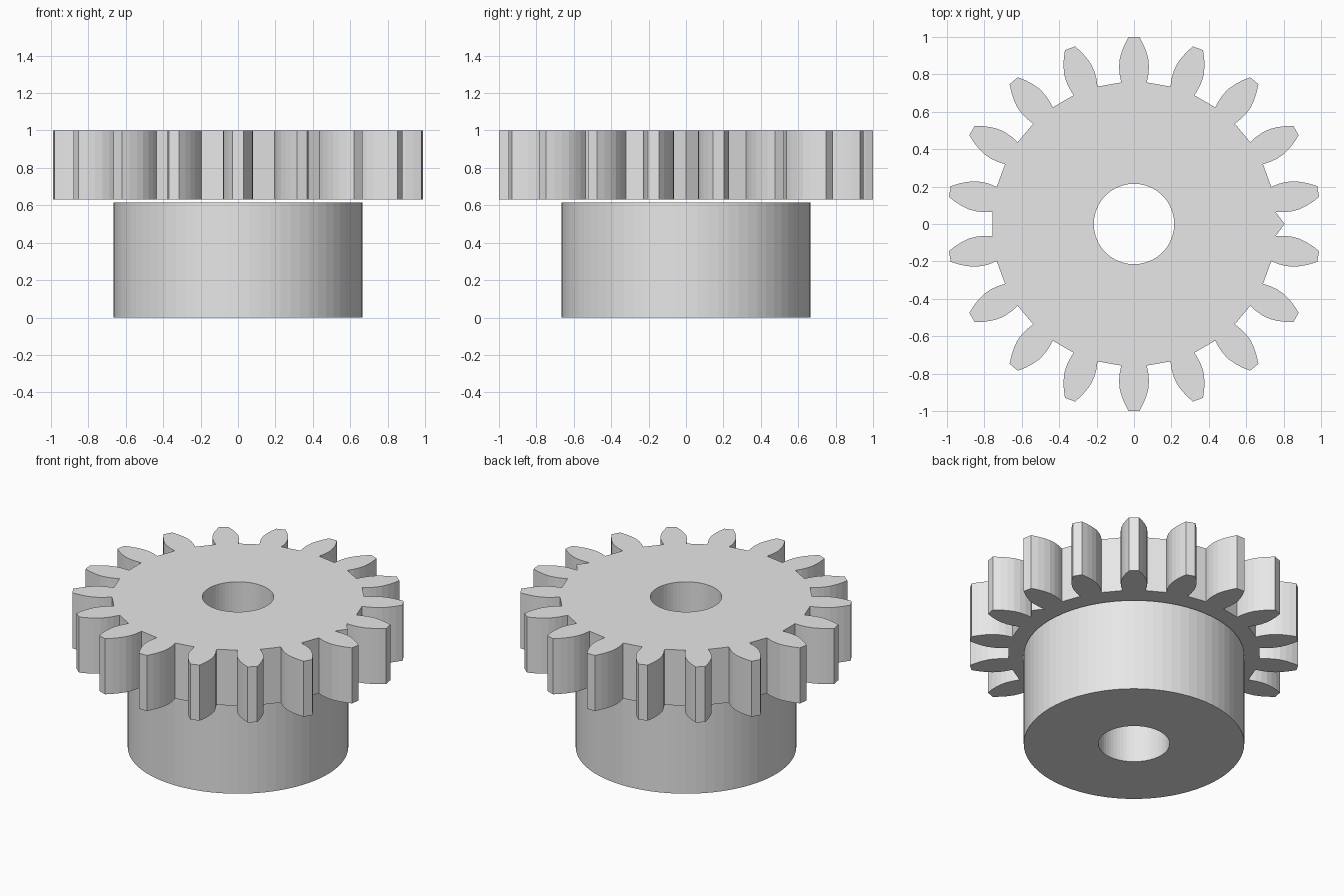
import bpy
from math import cos, sin, radians, tau

cube = bpy.data.objects.get("Cube")
if cube:
    bpy.data.objects.remove(cube, do_unlink=True)

grey = bpy.data.materials.new("plain grey")
grey.use_nodes = True
grey.diffuse_color = (0.8, 0.8, 0.8, 1)
grey.node_tree.nodes["Principled BSDF"].inputs["Base Color"].default_value = (0.8, 0.8, 0.8, 1)


def circle(radius, sides):
    return [(radius * cos(tau * i / sides), radius * sin(tau * i / sides))
            for i in range(sides)]


def plate(name, outlines, bottom, top):
    """Extrude closed outlines (the inner one becomes a hole) into a solid."""
    curve = bpy.data.curves.new(name, "CURVE")
    curve.dimensions = "2D"
    curve.fill_mode = "BOTH"
    curve.extrude = (top - bottom) / 2
    for points in outlines:
        spline = curve.splines.new("POLY")
        spline.points.add(len(points) - 1)
        for point, (x, y) in zip(spline.points, points):
            point.co = (x, y, 0, 1)
        spline.use_cyclic_u = True
    helper = bpy.data.objects.new(name + "_outline", curve)
    bpy.context.collection.objects.link(helper)
    bpy.context.view_layer.update()
    evaluated = helper.evaluated_get(bpy.context.evaluated_depsgraph_get())
    mesh = bpy.data.meshes.new_from_object(evaluated)
    bpy.data.objects.remove(helper, do_unlink=True)
    mesh.name = name
    mesh.materials.clear()
    mesh.materials.append(grey)
    for face in mesh.polygons:
        face.use_smooth = False
        face.material_index = 0
    obj = bpy.data.objects.new(name, mesh)
    obj.location.z = (top + bottom) / 2
    bpy.context.collection.objects.link(obj)
    return obj


# Tooth flank as (distance from the axis, half width), root to tip
flank = [(0.757, 0.068), (0.80, 0.077), (0.84, 0.080), (0.88, 0.077),
         (0.92, 0.066), (0.96, 0.050), (1.0, 0.029)]
tooth = [(r, -w) for r, w in flank] + [(r, w) for r, w in reversed(flank)]

# Gear outline: eighteen teeth, with a small spur in the gap at +x
TEETH = 18
gear = [(0.805, 0)]
for i in range(TEETH):
    a = radians(10 + i * 360 / TEETH)
    gear += [(r * cos(a) - w * sin(a), r * sin(a) + w * cos(a)) for r, w in tooth]

BORE = circle(0.215, 64)
plate("gear_wheel", [gear, BORE], 0.63, 1.0)
plate("hub", [circle(0.665, 72), BORE], 0.0, 0.615)
